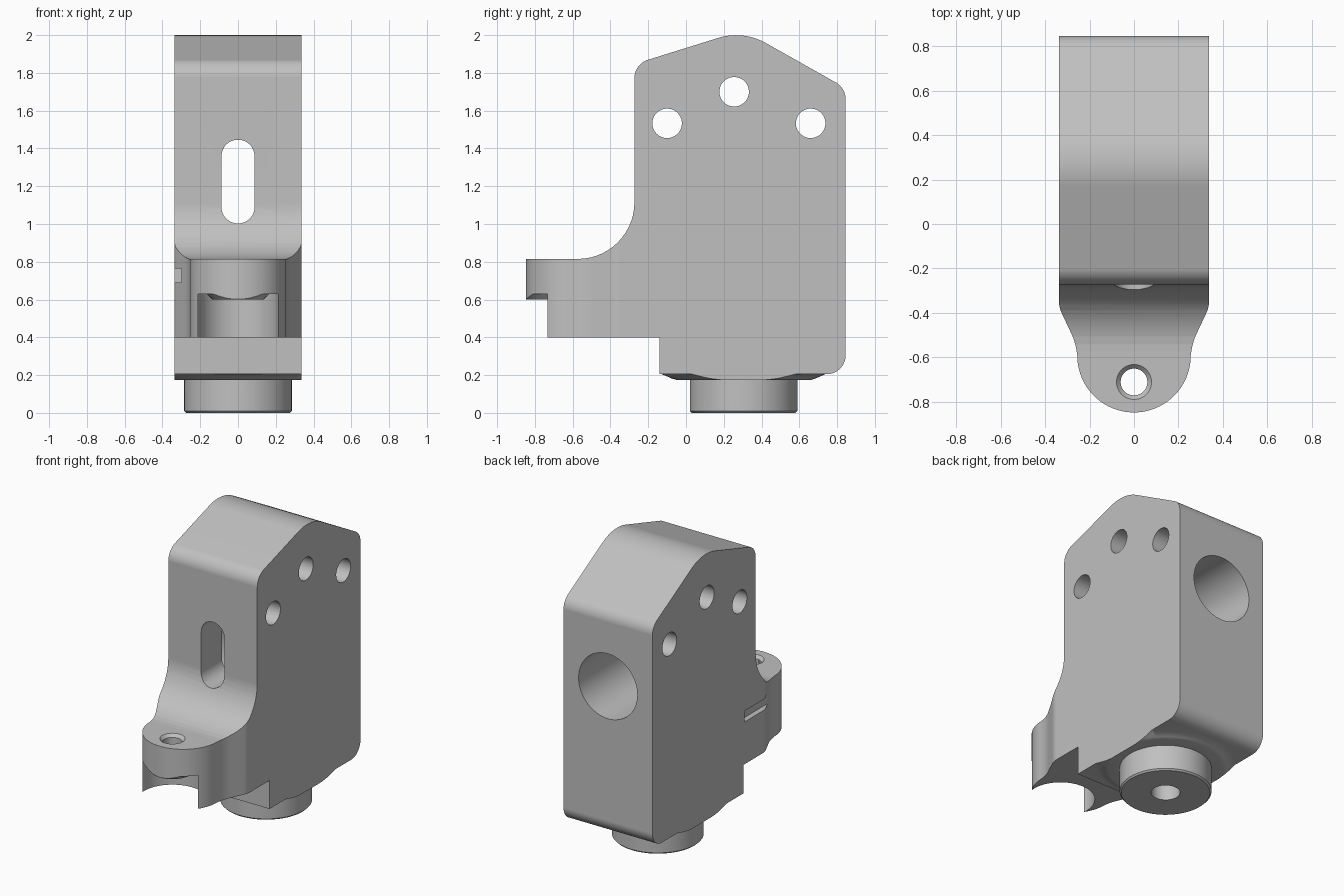
import bpy, bmesh, math
from mathutils import Vector

if "Cube" in bpy.data.objects:
    bpy.data.objects.remove(bpy.data.objects["Cube"], do_unlink=True)

grey = bpy.data.materials.new("plain grey")
grey.use_nodes = True
grey.diffuse_color = (0.53, 0.53, 0.53, 1)
grey.node_tree.nodes["Principled BSDF"].inputs["Base Color"].default_value = (0.53, 0.53, 0.53, 1)


def fillet(corners, steps=14):
    """Round each (a, b, radius) corner of a closed outline."""
    out = []
    for i, (a, b, r) in enumerate(corners):
        p = Vector((a, b))
        if r == 0:
            out.append(p)
            continue
        u = (Vector(corners[i - 1][:2]) - p).normalized()
        v = (Vector(corners[(i + 1) % len(corners)][:2]) - p).normalized()
        half = u.angle(v) / 2
        centre = p + (u + v).normalized() * r / math.sin(half)
        start = p + u * r / math.tan(half) - centre
        end = p + v * r / math.tan(half) - centre
        sweep = math.atan2(start.cross(end), start.dot(end))
        for k in range(steps + 1):
            t = sweep * k / steps
            c, s = math.cos(t), math.sin(t)
            out.append(centre + Vector((c * start.x - s * start.y, s * start.x + c * start.y)))
    return out


def circle(a, b, r, n=64):
    return [Vector((a + r * math.cos(math.tau * k / n), b + r * math.sin(math.tau * k / n)))
            for k in range(n)]


def finish(name, bm):
    bmesh.ops.recalc_face_normals(bm, faces=bm.faces)
    mesh = bpy.data.meshes.new(name)
    bm.to_mesh(mesh)
    bm.free()
    mesh.materials.append(grey)
    ob = bpy.data.objects.new(name, mesh)
    bpy.context.collection.objects.link(ob)
    return ob


def prism(name, pts, axis, lo, hi):
    """Extrude an outline along x, y or z."""
    place = {"x": lambda p, d: (d, p.x, p.y),
             "y": lambda p, d: (p.x, d, p.y),
             "z": lambda p, d: (p.x, p.y, d)}[axis]
    bm = bmesh.new()
    low = [bm.verts.new(place(p, lo)) for p in pts]
    high = [bm.verts.new(place(p, hi)) for p in pts]
    bm.faces.new(low)
    bm.faces.new(high)
    for i in range(len(pts)):
        bm.faces.new((low[i - 1], low[i], high[i], high[i - 1]))
    return finish(name, bm)


def lathe(name, profile, y, n=96):
    """Turn a (radius, z) profile, with both ends on the axis, about a vertical line."""
    bm = bmesh.new()
    rings = []
    for r, z in profile:
        if r == 0:
            rings.append([bm.verts.new((0, y, z))] * n)
        else:
            rings.append([bm.verts.new((p.x, p.y, z)) for p in circle(0, y, r, n)])
    for a, b in zip(rings, rings[1:]):
        for i in range(n):
            loop = dict.fromkeys((a[i - 1], a[i], b[i], b[i - 1]))
            bm.faces.new(list(loop))
    return finish(name, bm)


def combine(target, other, operation):
    other.hide_render = True
    mod = target.modifiers.new(operation, "BOOLEAN")
    mod.object, mod.operation, mod.solver = other, operation, "EXACT"
    bpy.context.view_layer.objects.active = target
    bpy.ops.object.modifier_apply(modifier=mod.name)
    bpy.data.objects.remove(other, do_unlink=True)


W = 0.337          # half width of the block
STEM_Y = 0.305     # stem axis
LUG_Y = -0.71      # lug hole axis

# Block: side outline
side = fillet([(-0.9, 0.815, 0), (-0.273, 0.815, 0.3), (-0.273, 1.847, 0.1),
               (0.302, 2.026, 0.32), (0.845, 1.72, 0.1), (0.845, 0.205, 0.1),
               (-0.14, 0.205, 0), (-0.14, 0.4, 0), (-0.9, 0.4, 0)])
body = prism("mount_block", side, "x", -0.5, 0.5)

# Flared collar under the block
combine(body, lathe("collar", [(0, 0.175), (0.357, 0.175), (0.38, 0.182), (0.435, 0.206),
                               (0.435, 0.3), (0, 0.3)], STEM_Y), "UNION")

# Plan outline: straight sides necking into a round lug
right = fillet([(W, 1, 0), (W, -0.375, 0.12), (0.264, -0.53, 0.3), (0.255, -0.592, 0)])
nose = [Vector((0.255 * math.cos(t), -0.592 - 0.255 * math.sin(t)))
        for t in (math.pi * k / 40 for k in range(1, 40))]
left = [Vector((-p.x, p.y)) for p in reversed(right)]
combine(body, prism("plan", right + nose + left, "z", -0.2, 2.3), "INTERSECT")

# Stem with a bottom hole
combine(body, lathe("stem", [(0, 0), (0.275, 0), (0.285, 0.01), (0.285, 0.3), (0, 0.3)],
                    STEM_Y), "UNION")
combine(body, prism("stem_hole", circle(0, STEM_Y, 0.09), "z", -0.1, 0.5), "DIFFERENCE")

# Round pocket under the lug, leaving a tapered boss
combine(body, lathe("lug_pocket", [(0, 0.3), (0.213, 0.3), (0.213, 0.63), (0.165, 0.63),
                                   (0.135, 0.6), (0, 0.6)], LUG_Y), "DIFFERENCE")

# Countersunk lug hole
combine(body, lathe("lug_hole", [(0, 0.5), (0.06, 0.5), (0.06, 0.795), (0.088, 0.825),
                                 (0.088, 0.9), (0, 0.9)], LUG_Y), "DIFFERENCE")

# Cross holes
for y, z in ((-0.1, 1.533), (0.255, 1.7), (0.66, 1.533)):
    combine(body, prism("cross_hole", circle(y, z, 0.078), "x", -0.6, 0.6), "DIFFERENCE")

# Rear bore and the front slot that opens into it
combine(body, prism("rear_bore", circle(0, 1.225, 0.2225), "y", -0.05, 1), "DIFFERENCE")
slot = fillet([(-0.0875, 1.003, 0.087), (0.0875, 1.003, 0.087),
               (0.0875, 1.446, 0.087), (-0.0875, 1.446, 0.087)])
combine(body, prism("front_slot", slot, "y", -0.6, 0.05), "DIFFERENCE")

# Small side notch
notch = [Vector(p) for p in ((-0.5, -0.5), (-0.3, -0.5), (-0.3, -0.15), (-0.5, -0.15))]
combine(body, prism("side_notch", notch, "z", 0.69, 0.765), "DIFFERENCE")

# Shading
bpy.ops.object.select_all(action="DESELECT")
body.select_set(True)
bpy.context.view_layer.objects.active = body
bpy.ops.object.shade_smooth_by_angle(angle=math.radians(25))
body.modifiers.new("even_normals", "WEIGHTED_NORMAL").keep_sharp = True
